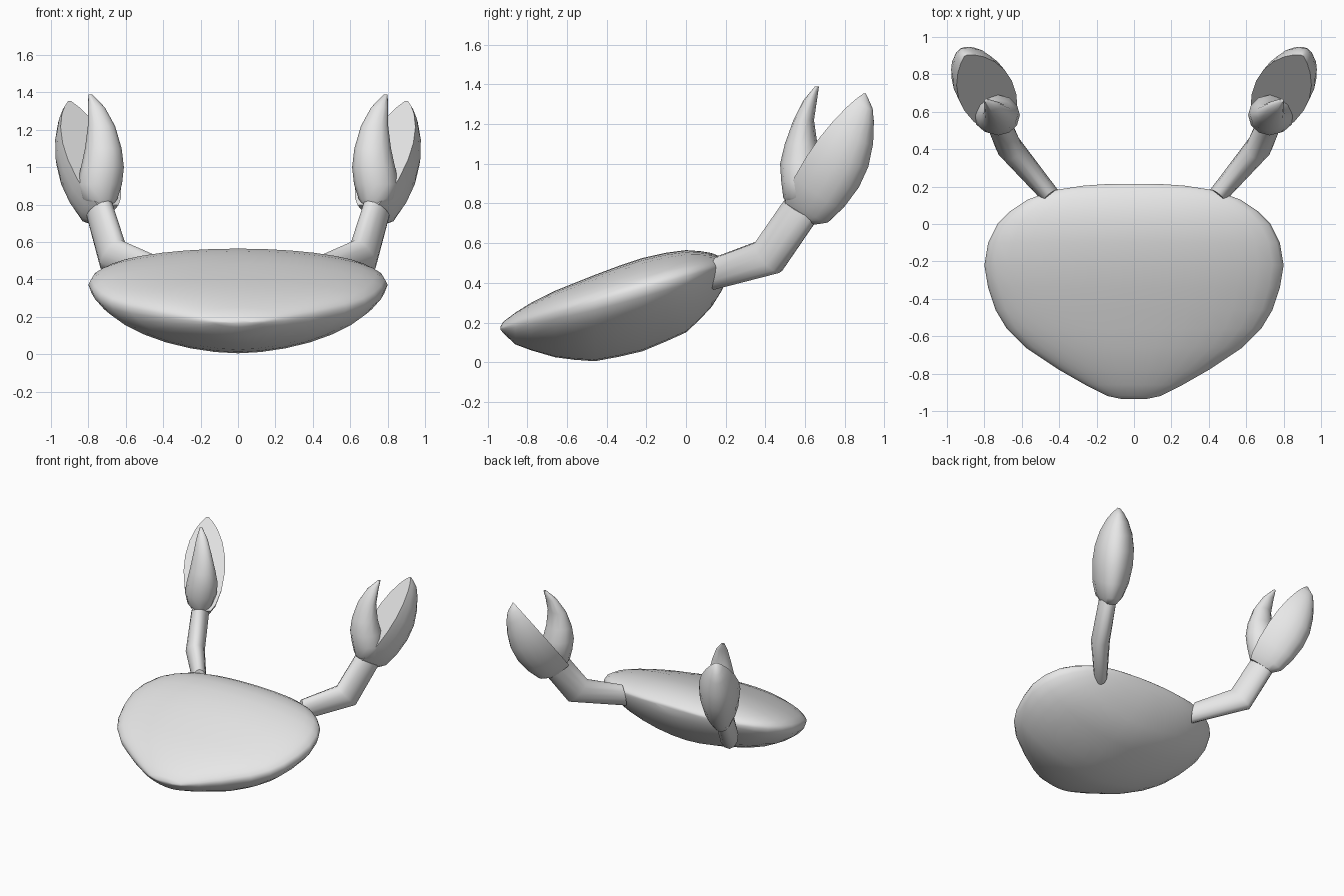
import bpy, bmesh, math
from mathutils import Vector

if "Cube" in bpy.data.objects:
    bpy.data.objects.remove(bpy.data.objects["Cube"])

grey = bpy.data.materials.new("shell_grey")
grey.diffuse_color = (0.8, 0.8, 0.8, 1)
grey.use_nodes = True
grey.node_tree.nodes["Principled BSDF"].inputs["Base Color"].default_value = grey.diffuse_color


def loft(name, rings, mirror=False, angle=50):
    """Skin a list of closed rings and cap both ends."""
    bm = bmesh.new()
    rows = [[bm.verts.new(p) for p in ring] for ring in rings]
    n = len(rows[0])
    for a, b in zip(rows, rows[1:]):
        for i in range(n):
            j = (i + 1) % n
            bm.faces.new((a[i], a[j], b[j], b[i]))
    bm.faces.new(rows[0])
    bm.faces.new(rows[-1])
    bmesh.ops.remove_doubles(bm, verts=bm.verts, dist=0.0005)
    bmesh.ops.recalc_face_normals(bm, faces=bm.faces)
    me = bpy.data.meshes.new(name)
    bm.to_mesh(me)
    bm.free()
    me.materials.append(grey)
    for p in me.polygons:
        p.use_smooth = True
    me.set_sharp_from_angle(angle=math.radians(angle))
    ob = bpy.data.objects.new(name, me)
    bpy.context.collection.objects.link(ob)
    if mirror:
        m = ob.modifiers.new("Mirror", 'MIRROR')
        m.use_mirror_merge = False
    return ob


def ellipse(c, u, v, n=12):
    """Ring around c spanned by the half axes u and v."""
    return [c + u * math.cos(2 * math.pi * i / n) + v * math.sin(2 * math.pi * i / n)
            for i in range(n)]


# Body: cross-sections along y (y, half width, top z, belly z) about a tilted rim
sections = [(-0.935, 0.07, 0.18, 0.165), (-0.92, 0.14, 0.205, 0.145),
            (-0.86, 0.26, 0.25, 0.09), (-0.78, 0.40, 0.30, 0.06),
            (-0.66, 0.58, 0.36, 0.025), (-0.56, 0.68, 0.40, 0.012),
            (-0.46, 0.74, 0.44, 0.005), (-0.34, 0.78, 0.485, 0.027),
            (-0.22, 0.80, 0.525, 0.055), (-0.10, 0.78, 0.552, 0.105),
            (0.0, 0.73, 0.565, 0.15), (0.07, 0.66, 0.56, 0.215),
            (0.13, 0.57, 0.55, 0.28), (0.18, 0.43, 0.53, 0.36),
            (0.205, 0.27, 0.515, 0.42), (0.215, 0.12, 0.505, 0.46)]
rings = []
for y, w, top, low in sections:
    rim = 0.17 + 0.28 * (y + 0.94)
    ring = []
    for i in range(32):
        a = 2 * math.pi * i / 32
        c, s = math.cos(a), math.sin(a)
        if s >= 0:
            ring.append(Vector((w * c, y, rim + (top - rim) * s)))
        else:
            ring.append(Vector((w * math.copysign(abs(c) ** 1.1, c), y,
                                rim - (rim - low) * abs(s) ** 1.2)))
    rings.append(ring)
loft("body", rings)

# Arms: bent tube from the shoulder over the elbow to the wrist
side = Vector((0.76, -0.65, 0))
across = Vector((0.835, -0.55, 0))
loft("arms", [
    ellipse(Vector((0.445, 0.15, 0.45)), side * 0.05, Vector((0.01, 0.01, 0.085))),
    ellipse(Vector((0.67, 0.415, 0.53)), side * 0.07, Vector((-0.045, -0.055, 0.08))),
    ellipse(Vector((0.74, 0.58, 0.77)), across * 0.065, Vector((-0.045, -0.08, 0.05))),
], mirror=True)

# Outer claws: half shells with a flat inner face (t along the face, half width, depth)
start, tip = Vector((0.71, 0.56, 0.84)), Vector((0.90, 0.90, 1.355))
axis = (tip - start).normalized()
across = (across - axis * across.dot(axis)).normalized()
outward = axis.cross(across).normalized()
if outward.y < 0:
    outward = -outward
rings = []
for t, w, d in [(-0.08, 0.065, 0.175), (0.0, 0.10, 0.227), (0.17, 0.135, 0.25),
                (0.37, 0.15, 0.255), (0.55, 0.145, 0.235), (0.72, 0.12, 0.187),
                (0.86, 0.08, 0.128), (0.94, 0.045, 0.085), (1.0, 0.008, 0.012)]:
    c = start.lerp(tip, t)
    rings.append([c + across * w * math.cos(math.pi * i / 10)
                  + outward * d * math.sin(math.pi * i / 10) for i in range(11)])
loft("outer_claws", rings, mirror=True)

# Inner claws: curved, tapering fingers (x, y, z, half width x, half width y)
rings = [ellipse(Vector((x, y, z)), Vector((a, 0, 0)), Vector((0, b, 0)))
         for x, y, z, a, b in [(0.725, 0.565, 0.79, 0.05, 0.05),
                               (0.74, 0.575, 0.83, 0.095, 0.085),
                               (0.74, 0.585, 0.91, 0.12, 0.105),
                               (0.725, 0.582, 1.0, 0.115, 0.108),
                               (0.72, 0.58, 1.1, 0.098, 0.082),
                               (0.73, 0.593, 1.22, 0.073, 0.052),
                               (0.757, 0.626, 1.32, 0.045, 0.034),
                               (0.79, 0.66, 1.39, 0.01, 0.01)]]
loft("inner_claws", rings, mirror=True)
